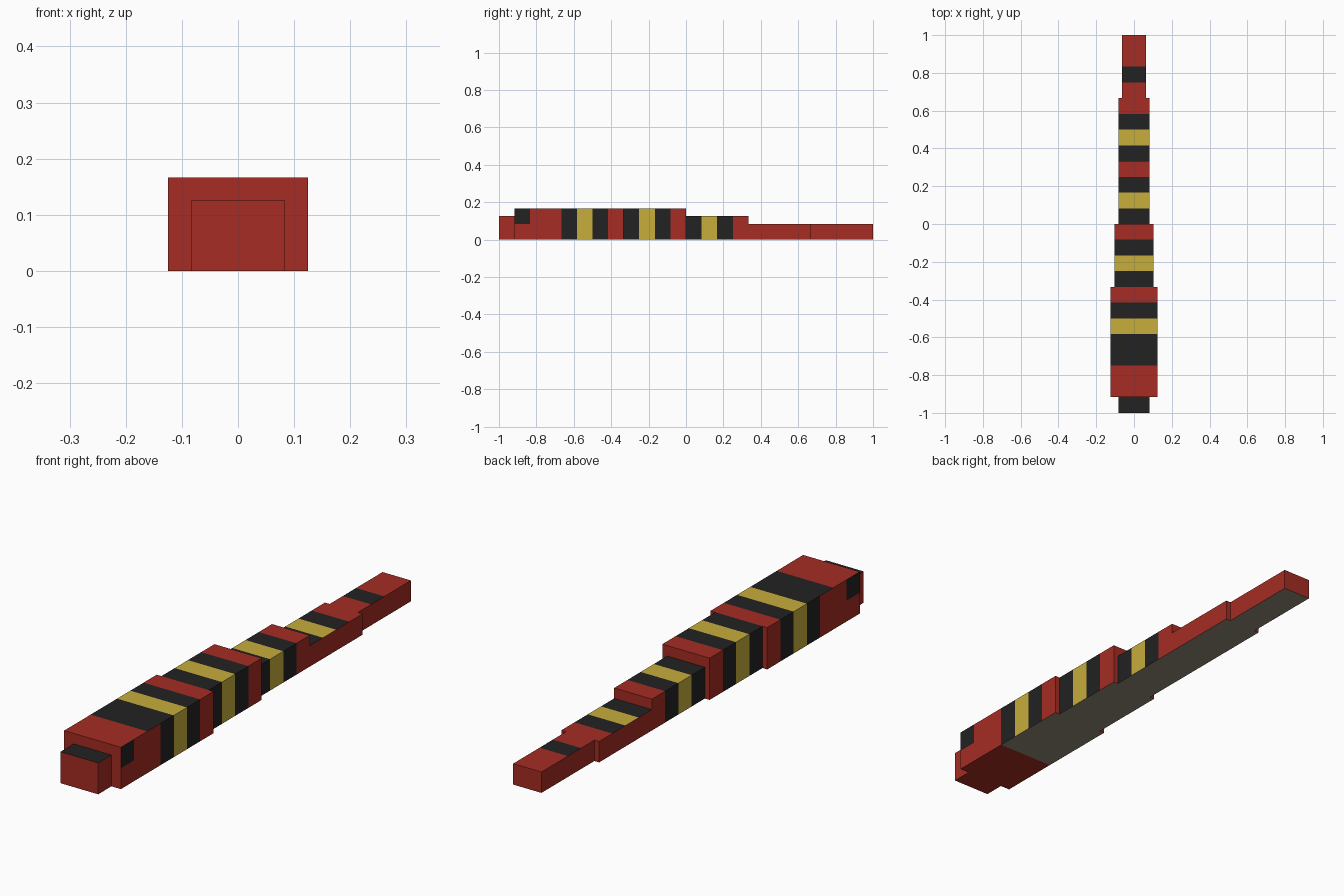
import bpy
import bmesh
from mathutils import Vector

cube = bpy.data.objects.get("Cube")
if cube:
    bpy.data.objects.remove(cube)

P = 1 / 12  # one stripe width


def make_material(name, rgb):
    linear = [((c / 255 + 0.055) / 1.055) ** 2.4 for c in rgb] + [1.0]
    mat = bpy.data.materials.new(name)
    mat.use_nodes = True
    mat.diffuse_color = linear
    mat.node_tree.nodes["Principled BSDF"].inputs["Base Color"].default_value = linear
    return mat


MATERIALS = [
    make_material("red", (165, 44, 35)),
    make_material("black", (34, 34, 34)),
    make_material("yellow", (199, 173, 60)),
    make_material("belly grey", (146, 139, 124)),
]
CODES = {"R": 0, "K": 1, "Y": 2}
BELLY = 3


def segment(name, start, width, height, stripes, side_stripes=True, belly=True, eyes=False):
    """Box along y, cut into one stripe per letter."""
    length = len(stripes) * P
    y0 = -1 + start * P
    bm = bmesh.new()
    bmesh.ops.create_cube(bm, size=1)
    bmesh.ops.scale(bm, vec=(width, length, height), verts=bm.verts)
    bmesh.ops.translate(bm, vec=(0, y0 + length / 2, height / 2), verts=bm.verts)

    def cut(point, normal):
        bmesh.ops.bisect_plane(bm, geom=bm.verts[:] + bm.edges[:] + bm.faces[:],
                               plane_co=point, plane_no=normal)

    for i in range(1, len(stripes)):
        cut(Vector((0, y0 + i * P, 0)), Vector((0, 1, 0)))
    if eyes:
        cut(Vector((0, 0, height / 2)), Vector((0, 0, 1)))

    # Colour by direction and stripe position
    bm.normal_update()
    for face in bm.faces:
        centre = face.calc_center_median()
        i = min(max(int((centre.y - y0) / P), 0), len(stripes) - 1)
        code = CODES[stripes[i]]
        n = face.normal
        if n.z < -0.5:
            code = BELLY if belly else 0
        elif abs(n.y) > 0.5:
            code = 0
        elif abs(n.x) > 0.5:
            if eyes:
                code = 1 if i == 0 and centre.z > height / 2 else 0
            elif not side_stripes:
                code = 0
        face.material_index = code

    mesh = bpy.data.meshes.new(name)
    bm.to_mesh(mesh)
    bm.free()
    for mat in MATERIALS:
        mesh.materials.append(mat)
    obj = bpy.data.objects.new(name, mesh)
    bpy.context.collection.objects.link(obj)


# Head
segment("snout", 0, 2 * P, 1.5 * P, "K", side_stripes=False, belly=False)
segment("head", 1, 3 * P, 2 * P, "RRK", belly=False, eyes=True)

# Tapering striped body
segment("front_body", 4, 3 * P, 2 * P, "KYKR")
segment("middle_body", 8, 2.5 * P, 2 * P, "KYKR")
segment("rear_body", 12, 2 * P, 1.5 * P, "KYKR")
segment("tail_base", 16, 2 * P, P, "KYKR", side_stripes=False)
segment("tail_tip", 20, 1.5 * P, P, "RKRR", side_stripes=False)
